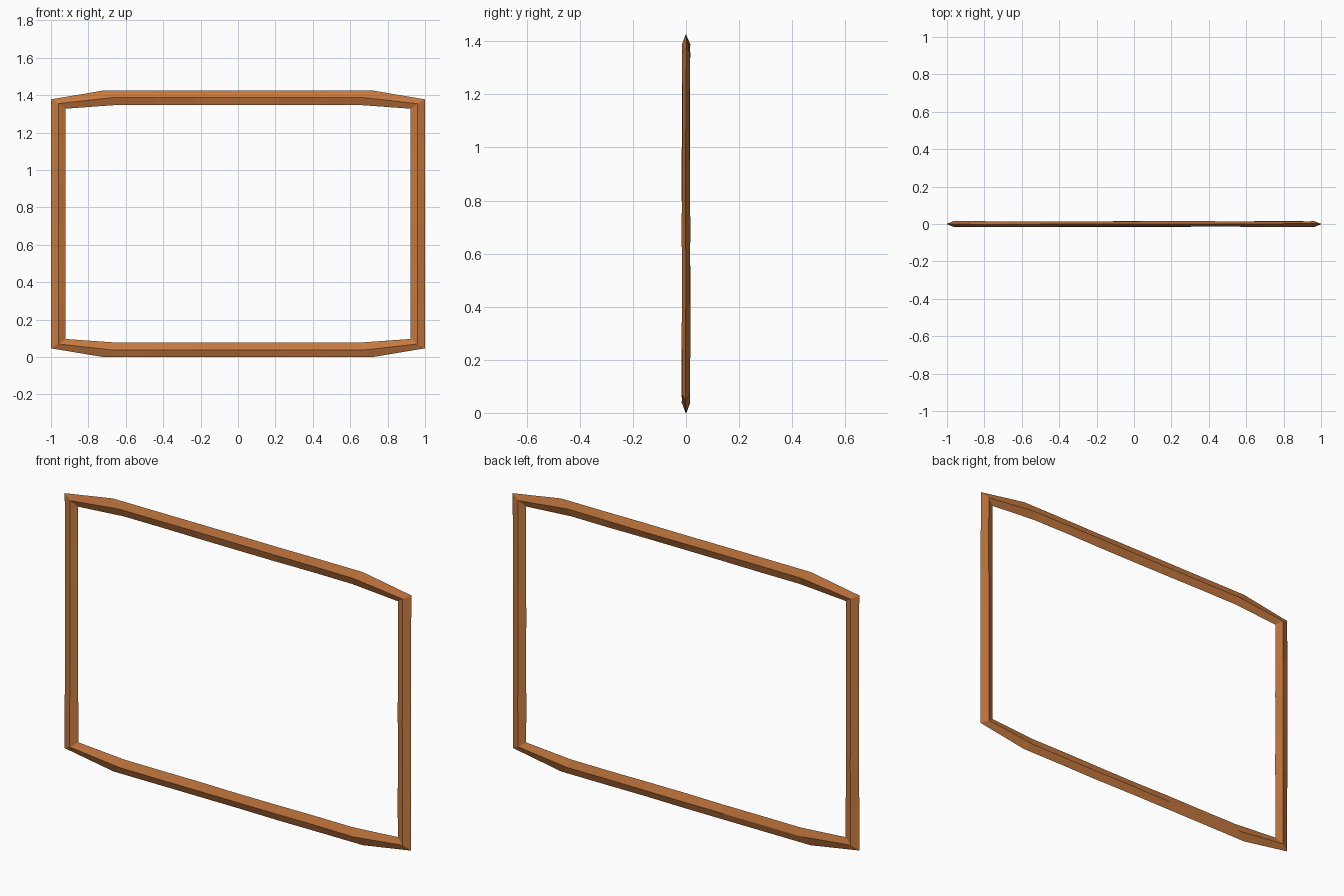
import bpy, bmesh, random

if "Cube" in bpy.data.objects:
    bpy.data.objects.remove(bpy.data.objects["Cube"])

random.seed(4)
H = 1.425          # overall height
DEPTH = 0.015      # half thickness at the ridge

wood = bpy.data.materials.new("orange brown wood")
wood.diffuse_color = (0.56, 0.19, 0.05, 1)
wood.use_nodes = True
wood.node_tree.nodes["Principled BSDF"].inputs["Base Color"].default_value = wood.diffuse_color


def outline(side_x, corner_z, bend_x, bend_z):
    """Octagonal frame loop in XZ, mirrored on both axes, long edges split."""
    q = [(side_x, corner_z), (side_x, H - corner_z), (bend_x, H - bend_z)]
    q += [(-x, z) for x, z in reversed(q)]
    q = q[:6] + [(-bend_x, bend_z), (bend_x, bend_z)]
    # order: right bottom, right top, top bends, left top, left bottom, bottom bends
    q = [(side_x, corner_z), (side_x, H - corner_z), (bend_x, H - bend_z),
         (-bend_x, H - bend_z), (-side_x, H - corner_z), (-side_x, corner_z),
         (-bend_x, bend_z), (bend_x, bend_z)]
    cuts = [6, 1, 6, 1, 6, 1, 6, 1]
    pts = []
    for i, n in enumerate(cuts):
        (x0, z0), (x1, z1) = q[i], q[(i + 1) % 8]
        pts += [(x0 + (x1 - x0) * k / n, z0 + (z1 - z0) * k / n) for k in range(n)]
    return pts


# Diamond section: outer edge, front ridge, inner edge, back ridge
outer = outline(1.0, 0.047, 0.72, 0.0)
ridge = outline(0.96, 0.07, 0.675, 0.038)
inner = outline(0.923, 0.097, 0.66, 0.078)

bm = bmesh.new()
rings = []
for pts, y in ((outer, 0), (ridge, -DEPTH), (inner, 0), (ridge, DEPTH)):
    # slight hand-carved unevenness in depth
    rings.append([bm.verts.new((x, y + random.uniform(-0.002, 0.002), z)) for x, z in pts])
n = len(outer)
for r in range(4):
    a, b = rings[r], rings[(r + 1) % 4]
    for i in range(n):
        j = (i + 1) % n
        bm.faces.new((a[i], a[j], b[j], b[i]))
bmesh.ops.recalc_face_normals(bm, faces=bm.faces)

mesh = bpy.data.meshes.new("window_frame")
bm.to_mesh(mesh)
bm.free()
mesh.materials.append(wood)
frame = bpy.data.objects.new("window_frame", mesh)
bpy.context.collection.objects.link(frame)
